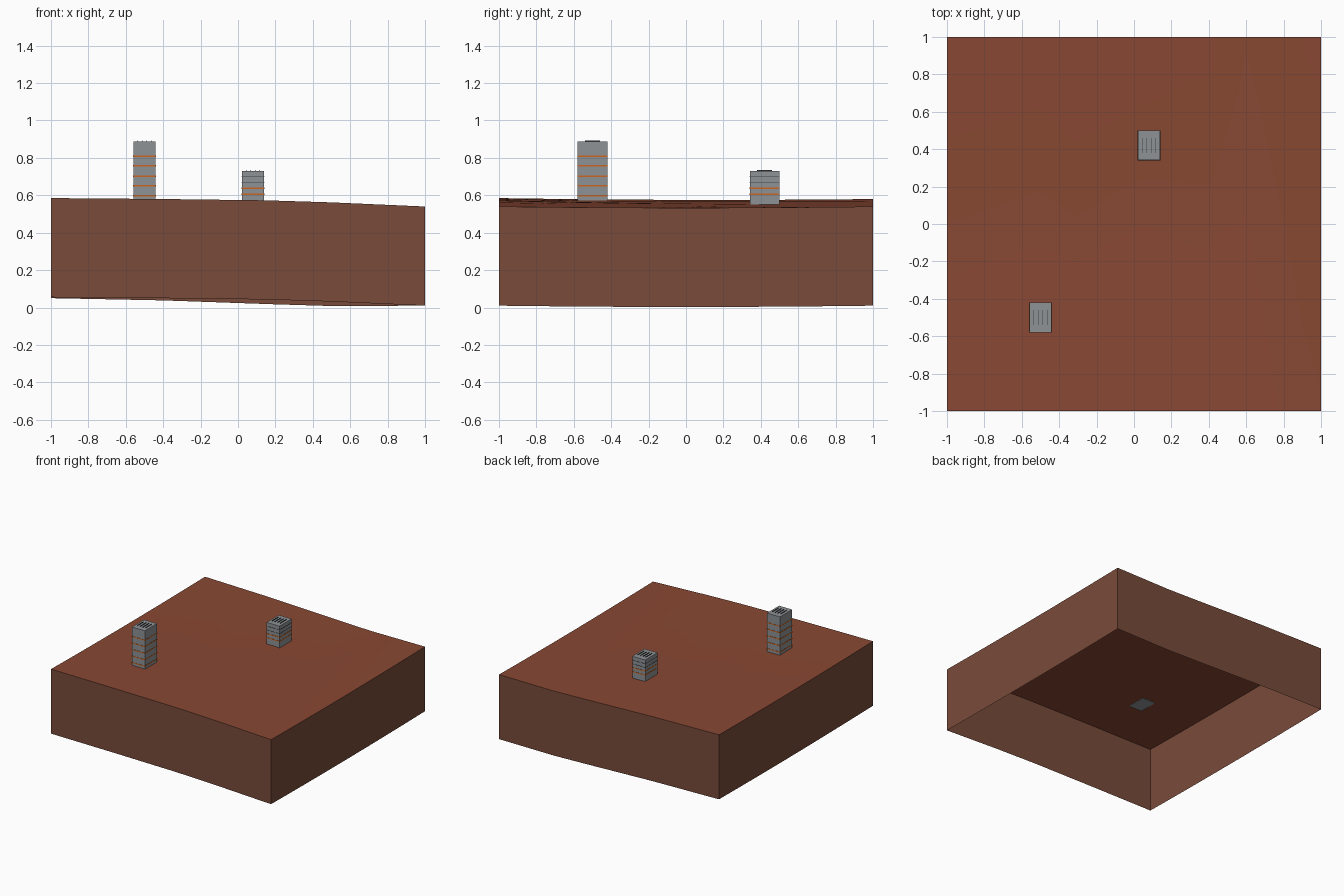
import bpy, bmesh
from mathutils import Vector

cube = bpy.data.objects.get("Cube")
if cube:
    bpy.data.objects.remove(cube, do_unlink=True)


def material(name, rgb):
    m = bpy.data.materials.new(name)
    m.use_nodes = True
    m.diffuse_color = (*rgb, 1)
    m.node_tree.nodes["Principled BSDF"].inputs["Base Color"].default_value = (*rgb, 1)
    return m


CLAY = material("red_clay", (0.25, 0.065, 0.033))
SOIL = material("brown_soil", (0.19, 0.07, 0.043))
CONCRETE = material("grey_concrete", (0.27, 0.29, 0.30))
ORANGE = material("orange_trim", (0.60, 0.13, 0.015))
DARK = material("dark_metal", (0.05, 0.055, 0.06))


def make_object(name, bm, mats):
    mesh = bpy.data.meshes.new(name)
    bm.to_mesh(mesh)
    bm.free()
    for m in mats:
        mesh.materials.append(m)
    ob = bpy.data.objects.new(name, mesh)
    bpy.context.collection.objects.link(ob)
    return ob


def add_box(bm, center, size, mat=0):
    verts = bmesh.ops.create_cube(bm, size=1)["verts"]
    for v in verts:
        v.co = Vector(a * b for a, b in zip(v.co, size)) + Vector(center)
    for f in {f for v in verts for f in v.link_faces}:
        f.material_index = mat


def profile(points, x):
    # Eased interpolation along a height profile
    for (xa, za), (xb, zb) in zip(points, points[1:]):
        if x <= xb + 1e-6:
            return za + (zb - za) * (x - xa) / (xb - xa)
    return points[-1][1]


# Gently sloping ground with an open-bottomed soil skirt
FRONT = [(-1, .585), (-.4, .58), (.15, .573), (.5, .562), (1, .54)]
BACK = [(-1, .58), (-.4, .568), (.2, .547), (.5, .538), (1, .54)]


def ground_height(x, y):
    t = (y + 1) / 2
    z = (1 - t) * profile(FRONT, x) + t * profile(BACK, x)
    return z - 0.007 * (1 - y * y)


SKIRT_DEPTH = 0.53
bm = bmesh.new()
bmesh.ops.create_grid(bm, x_segments=20, y_segments=20, size=1)
for v in bm.verts:
    v.co.z = ground_height(v.co.x, v.co.y)
rim = [e for e in bm.edges if e.is_boundary]
skirt = bmesh.ops.extrude_edge_only(bm, edges=rim)["geom"]
for item in skirt:
    if isinstance(item, bmesh.types.BMVert):
        item.co.z -= SKIRT_DEPTH
    elif isinstance(item, bmesh.types.BMFace):
        item.material_index = 1
bmesh.ops.recalc_face_normals(bm, faces=bm.faces)
if sum(f.normal.z for f in bm.faces) < 0:
    bmesh.ops.reverse_faces(bm, faces=bm.faces)
ground = make_object("ground_block", bm, [CLAY, SOIL])
bpy.context.view_layer.objects.active = ground
ground.select_set(True)
bpy.ops.object.shade_smooth_by_angle()


def tower(name, x, y, bottom, top, orange_levels, grey_levels):
    w, d = 0.118, 0.158
    # Main body
    bm = bmesh.new()
    add_box(bm, (x, y, (bottom + top) / 2), (w, d, top - bottom))
    make_object(name + "_body", bm, [CONCRETE])
    # Floor bands wrapped round the walls
    bm = bmesh.new()
    for z in orange_levels:
        add_box(bm, (x, y, z), (w + .003, d + .003, .008))
    for z in grey_levels:
        add_box(bm, (x, y, z), (w + .003, d + .003, .003), 1)
    make_object(name + "_floor_bands", bm, [ORANGE, DARK])
    # Thin roof fins
    bm = bmesh.new()
    for i in range(4):
        add_box(bm, (x - .036 + .024 * i, y, top + .002), (.002, .08, .008))
    make_object(name + "_roof_fins", bm, [DARK])


tower("tall_tower", -.5, -.5, .568, .888, [.597, .65, .703, .757, .81], [])
tower("short_tower", .08, .42, .54, .73, [.605, .638], [.668, .699])
